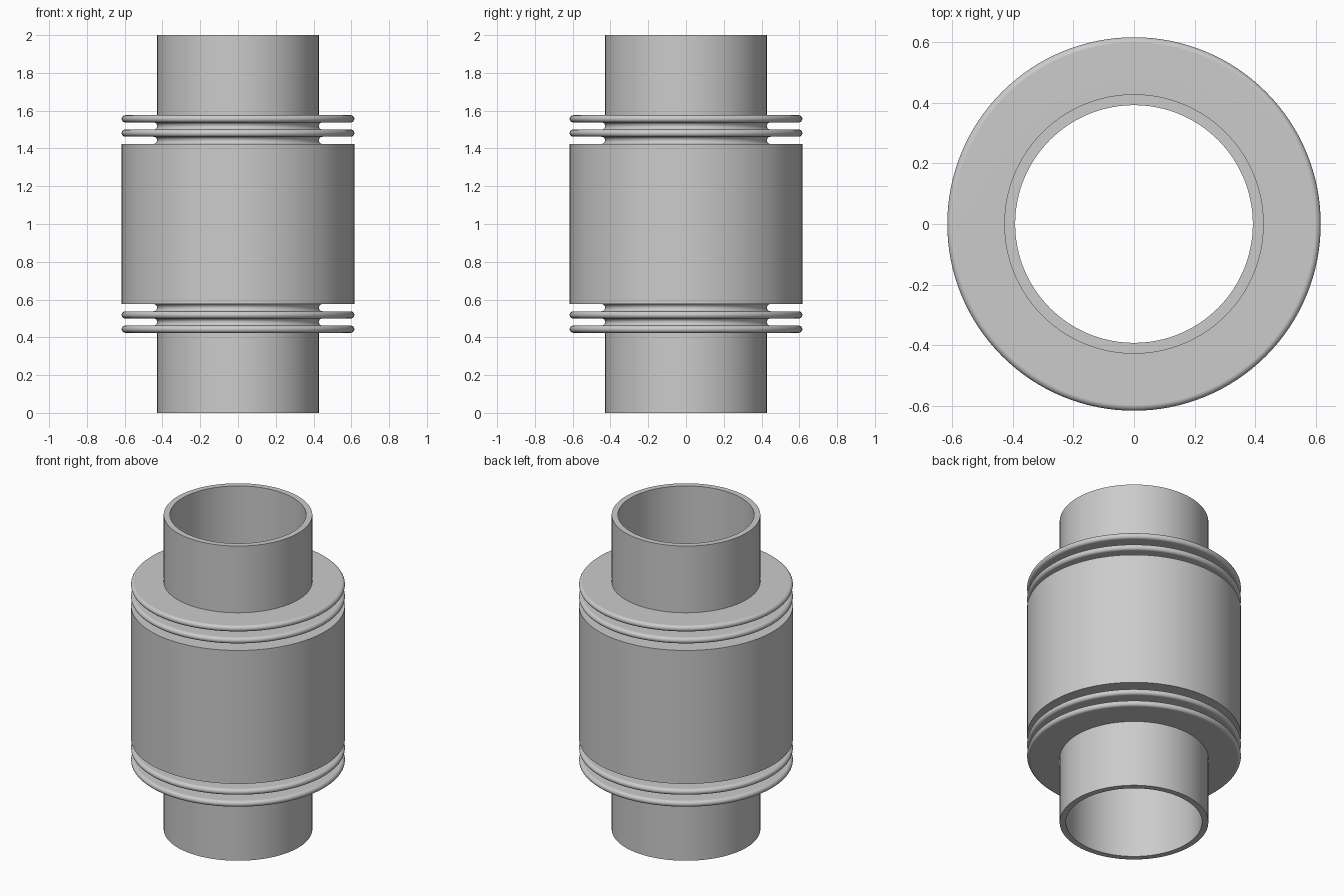
import bpy
import bmesh
from math import sin, cos, pi, radians

cube = bpy.data.objects.get("Cube")
if cube:
    bpy.data.objects.remove(cube, do_unlink=True)

SEGMENTS = 128
PIPE, BORE, OUTER = 0.428, 0.392, 0.616   # radii
SLEEVE_TOP = 1.424
ROUND = 0.019                             # half thickness of a disc or groove

steel = bpy.data.materials.new("light_grey_steel")
steel.use_nodes = True
steel.diffuse_color = (0.6, 0.6, 0.6, 1)
steel.node_tree.nodes["Principled BSDF"].inputs["Base Color"].default_value = steel.diffuse_color


def half_round(r, z, side):
    """Semicircle rising from z, bulging outward (side 1) or inward (side -1)."""
    return [(r + side * ROUND * sin(pi * i / 10), z + ROUND * (1 - cos(pi * i / 10)))
            for i in range(11)]


def revolve(name, profile):
    """Turn an (r, z) profile around the z axis."""
    bm = bmesh.new()
    rings = [[bm.verts.new((r * cos(2 * pi * s / SEGMENTS), r * sin(2 * pi * s / SEGMENTS), z))
              for s in range(SEGMENTS)] for r, z in profile]
    for low, high in zip(rings, rings[1:]):
        for s in range(SEGMENTS):
            t = (s + 1) % SEGMENTS
            bm.faces.new((low[s], low[t], high[t], high[s]))
    mesh = bpy.data.meshes.new(name)
    bm.to_mesh(mesh)
    bm.free()
    mesh.materials.append(steel)
    obj = bpy.data.objects.new(name, mesh)
    bpy.context.collection.objects.link(obj)
    bpy.ops.object.select_all(action="DESELECT")
    obj.select_set(True)
    bpy.context.view_layer.objects.active = obj
    bpy.ops.object.shade_smooth_by_angle(angle=radians(30))
    weighted = obj.modifiers.new("even_shading", "WEIGHTED_NORMAL")
    weighted.keep_sharp = True
    return obj


def flipped(profile):
    """Mirror a profile about mid height, keeping its faces outward."""
    return [(r, 2 - z) for r, z in reversed(profile)]


# Bellows: two grooves with round roots, two discs with round rims
bellows = [(OUTER, SLEEVE_TOP)]
z = SLEEVE_TOP
for _ in range(2):
    bellows += half_round(PIPE + ROUND, z, -1)
    bellows += half_round(OUTER - ROUND, z + 2 * ROUND, 1)
    z += 4 * ROUND
bellows.append((PIPE, z))

# Pipe: outer wall, rim and bore down to mid height
pipe = [(PIPE, z), (PIPE, 2), (BORE, 2), (BORE, 1)]

revolve("sleeve", [(OUTER, 2 - SLEEVE_TOP), (OUTER, SLEEVE_TOP)])
revolve("upper_bellows", bellows)
revolve("lower_bellows", flipped(bellows))
revolve("upper_pipe", pipe)
revolve("lower_pipe", flipped(pipe))
